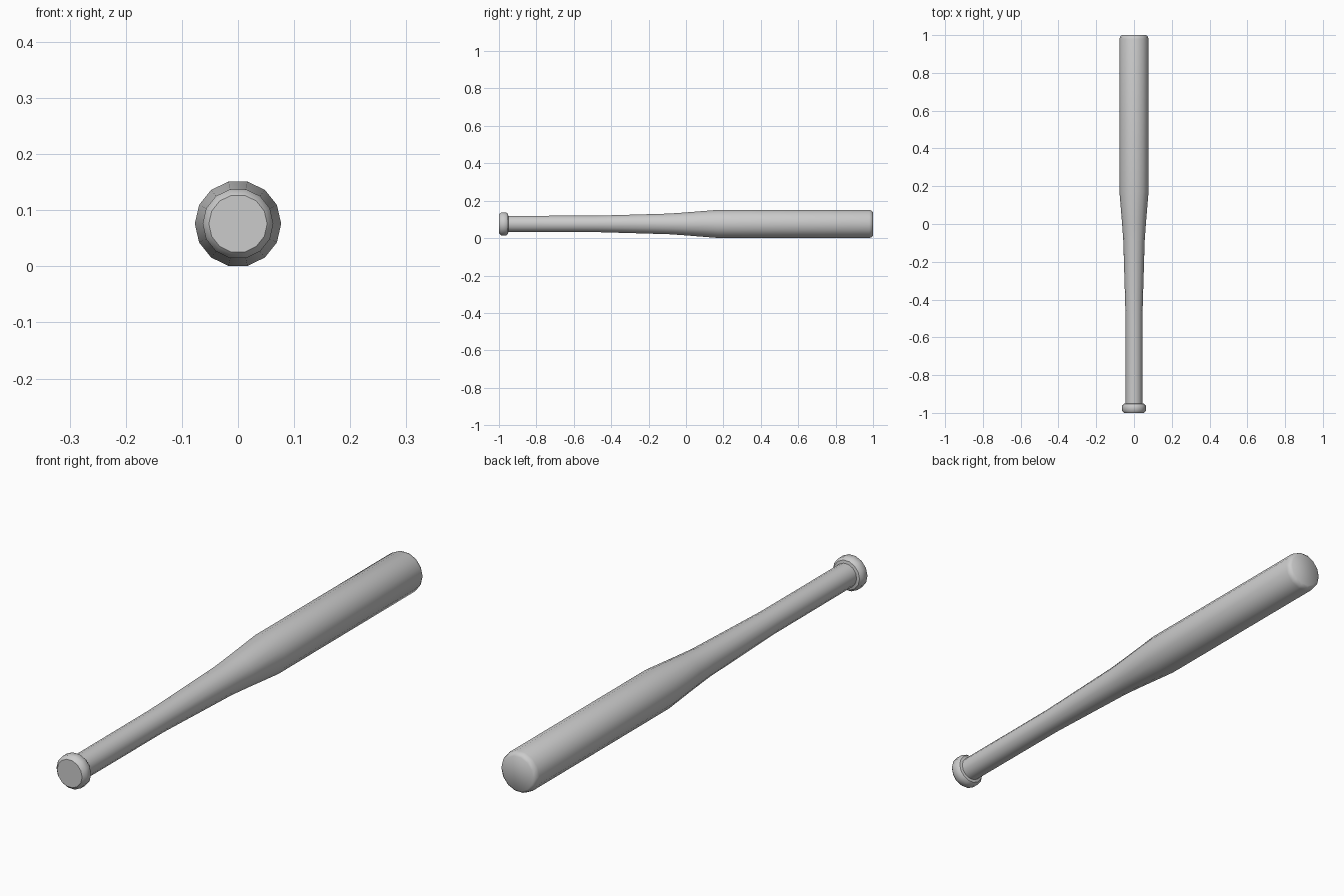
import bpy, bmesh, math

if "Cube" in bpy.data.objects:
    bpy.data.objects.remove(bpy.data.objects["Cube"])

SIDES = 14
ZC = 0.076

# (y, radius) from the knob end to the barrel tip
profile = [
    (-1.0, 0.052), (-0.988, 0.063), (-0.962, 0.063), (-0.952, 0.055),  # knob
    (-0.95, 0.0445), (-0.48, 0.045),                                   # handle
    (-0.09, 0.0565), (0.0, 0.063), (0.17, 0.077),                      # taper
    (0.98, 0.077), (0.992, 0.073), (1.0, 0.064),                       # barrel
]
SHARP_RINGS = {0, 3, 4}

bm = bmesh.new()
rings = []
for y, r in profile:
    rings.append([bm.verts.new((r * math.cos(2 * math.pi * i / SIDES), y,
                                ZC + r * math.sin(2 * math.pi * i / SIDES)))
                  for i in range(SIDES)])

# Side faces
for a, b in zip(rings, rings[1:]):
    for i in range(SIDES):
        j = (i + 1) % SIDES
        bm.faces.new((a[i], a[j], b[j], b[i]))

# End caps
bm.faces.new(rings[0])
bm.faces.new(rings[-1])
bmesh.ops.recalc_face_normals(bm, faces=bm.faces)

# Smooth body with crisp edges around the knob
for f in bm.faces:
    f.smooth = True
for k in SHARP_RINGS:
    for i in range(SIDES):
        bm.edges.get((rings[k][i], rings[k][(i + 1) % SIDES])).smooth = False

mesh = bpy.data.meshes.new("baseball_bat")
bm.to_mesh(mesh)
bm.free()
bat = bpy.data.objects.new("baseball_bat", mesh)
bpy.context.collection.objects.link(bat)
